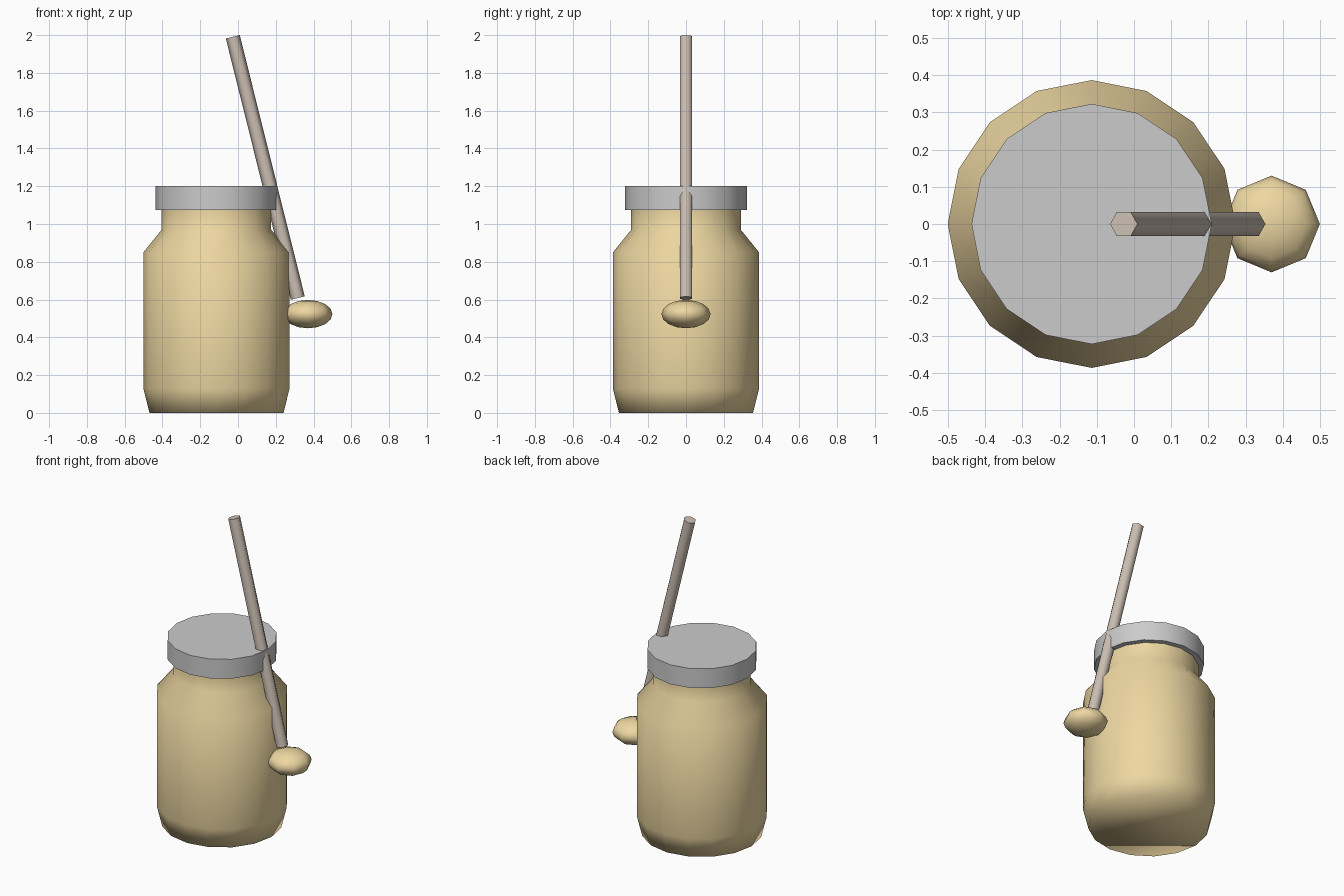
import bpy, math
from mathutils import Vector

if "Cube" in bpy.data.objects:
    bpy.data.objects.remove(bpy.data.objects["Cube"])

JAR_X = -0.114


def material(name, rgb):
    m = bpy.data.materials.new(name)
    m.diffuse_color = (*rgb, 1)
    m.use_nodes = True
    m.node_tree.nodes["Principled BSDF"].inputs["Base Color"].default_value = m.diffuse_color
    return m


def finish(obj, name, mat=None, angle=None):
    obj.name = name
    if mat:
        obj.data.materials.append(mat)
    if angle is not None:
        bpy.ops.object.shade_smooth_by_angle(angle=math.radians(angle))


def lathe(profile, sides, x):
    """Closed solid of revolution from (radius, z) points, bottom to top."""
    verts = [(x + r * math.cos(2 * math.pi * i / sides),
              r * math.sin(2 * math.pi * i / sides), z)
             for r, z in profile for i in range(sides)]
    faces = [(k * sides + i, k * sides + (i + 1) % sides,
              (k + 1) * sides + (i + 1) % sides, (k + 1) * sides + i)
             for k in range(len(profile) - 1) for i in range(sides)]
    top = (len(profile) - 1) * sides
    faces += [tuple(reversed(range(sides))), tuple(range(top, top + sides))]
    me = bpy.data.meshes.new("lathe")
    me.from_pydata(verts, [], faces)
    obj = bpy.data.objects.new("lathe", me)
    bpy.context.collection.objects.link(obj)
    bpy.context.view_layer.objects.active = obj
    obj.select_set(True)
    return obj


honey = material("honey", (0.85, 0.68, 0.36))
wood = material("wood", (0.60, 0.52, 0.45))

# Jar body with shoulder and neck
jar = lathe([(0.355, 0), (0.387, 0.13), (0.387, 0.85), (0.29, 0.97), (0.29, 1.08)], 16, JAR_X)
finish(jar, "jar_body", honey, 85)
bpy.ops.object.select_all(action='DESELECT')

# Lid
lid = lathe([(0.323, 1.075), (0.323, 1.2)], 16, JAR_X)
finish(lid, "jar_lid", None, 40)
bpy.ops.object.select_all(action='DESELECT')

# Dipper stick, leaning through the lid rim
a, b = Vector((0.3165, 0, 0.608)), Vector((-0.0275, 0, 1.991))
d = b - a
bpy.ops.mesh.primitive_cylinder_add(
    vertices=6, radius=0.038, depth=d.length, location=(a + b) / 2,
    rotation=(0, math.atan2(d.x, d.z), math.radians(0)))
stick = bpy.context.object
for v in stick.data.vertices:  # turn the hexagon so a corner points along x
    v.co.x, v.co.y = v.co.y, -v.co.x
finish(stick, "dipper_stick", wood, 65)

# Honey blob at the end of the stick
bpy.ops.mesh.primitive_uv_sphere_add(segments=8, ring_count=8, radius=1, location=(0.37, 0, 0.523))
blob = bpy.context.object
for v in blob.data.vertices:
    v.co = (v.co.x * 0.13, v.co.y * 0.13, v.co.z * 0.075)
finish(blob, "honey_blob", honey, 60)
